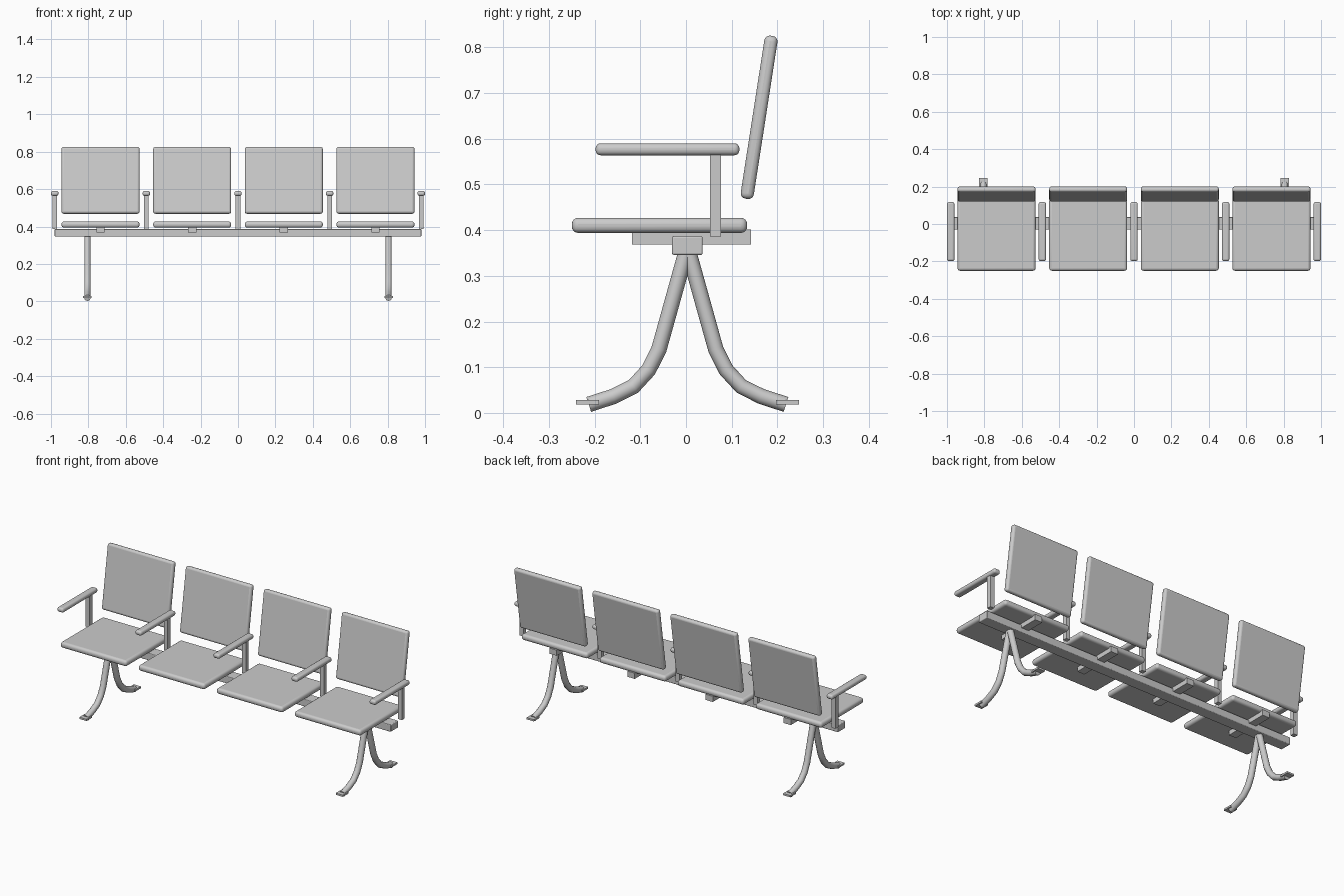
import bpy
from math import radians

if "Cube" in bpy.data.objects:
    bpy.data.objects.remove(bpy.data.objects["Cube"])


def smooth(obj):
    bpy.ops.object.select_all(action='DESELECT')
    obj.select_set(True)
    bpy.context.view_layer.objects.active = obj
    bpy.ops.object.shade_smooth_by_angle(angle=radians(35))


def box(name, x, y, z, bevel=0.0, tilt=0.0):
    """Box from (min, max) ranges, with optional rounded edges and tilt about x."""
    rng = (x, y, z)
    bpy.ops.mesh.primitive_cube_add(size=1, location=[(a + b) / 2 for a, b in rng])
    obj = bpy.context.object
    obj.name = name
    obj.scale = [b - a for a, b in rng]
    bpy.ops.object.transform_apply(location=False, rotation=False, scale=True)
    obj.rotation_euler.x = tilt
    if bevel:
        mod = obj.modifiers.new("rounded_edges", 'BEVEL')
        mod.width = bevel
        mod.segments = 4
        smooth(obj)
    return obj


def around(c, width):
    return (c - width / 2, c + width / 2)


def tube(name, points, radius):
    curve = bpy.data.curves.new(name, 'CURVE')
    curve.dimensions = '3D'
    curve.bevel_depth = radius
    curve.bevel_resolution = 4
    curve.use_fill_caps = True
    spline = curve.splines.new('POLY')
    spline.points.add(len(points) - 1)
    for p, co in zip(spline.points, points):
        p.co = (*co, 1)
    obj = bpy.data.objects.new(name, curve)
    bpy.context.collection.objects.link(obj)
    bpy.ops.object.select_all(action='DESELECT')
    obj.select_set(True)
    bpy.context.view_layer.objects.active = obj
    bpy.ops.object.convert(target='MESH')
    smooth(bpy.context.object)


MID = 0.003  # y of the beam and leg centre line

# Long support beam
box("beam", (-0.98, 0.98), around(MID, 0.067), (0.346, 0.387), 0.004)

# Seat units: cushion, leaning backrest, bracket under the cushion
for i, x in enumerate((-0.735, -0.245, 0.245, 0.735), 1):
    box(f"seat_{i}", around(x, 0.417), (-0.25, 0.134), (0.394, 0.427), 0.014)
    box(f"backrest_{i}", around(x, 0.417), around(0.16, 0.029),
        around(0.647, 0.361), 0.012, tilt=radians(-8.8))
    box(f"seat_bracket_{i}", around(x, 0.045), (-0.118, 0.142), (0.369, 0.401))

# Armrests between and beside the seats
for i, x in enumerate((-0.98, -0.49, 0.0, 0.49, 0.98), 1):
    box(f"armrest_pad_{i}", around(x, 0.04), (-0.198, 0.117), (0.564, 0.59), 0.011)
    box(f"armrest_post_{i}", around(x, 0.025), (0.052, 0.077), (0.386, 0.57))

# Splayed curved legs with foot plates
leg_path = [(0.003, 0.352), (0.035, 0.237), (0.062, 0.14), (0.085, 0.094),
            (0.118, 0.058), (0.162, 0.036), (0.216, 0.0185)]
for side_name, x in (("left", -0.805), ("right", 0.805)):
    for end_name, s in (("front", -1), ("back", 1)):
        tube(f"{end_name}_{side_name}_leg",
             [(x, MID + s * y, z) for y, z in leg_path], 0.017)
        box(f"{end_name}_{side_name}_foot", around(x, 0.045),
            around(MID + s * 0.219, 0.05), (0.018, 0.028))
